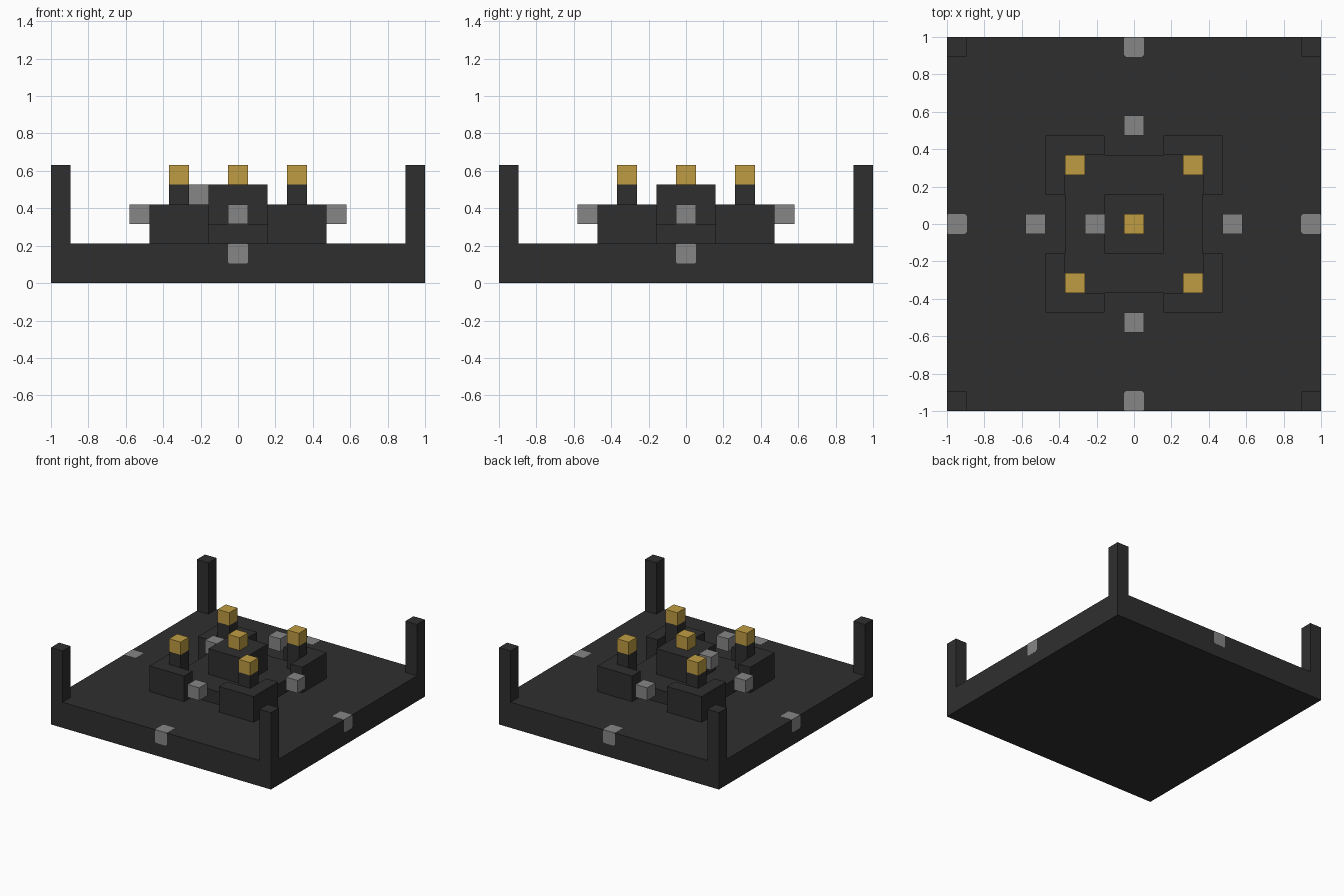
import bpy, bmesh

if "Cube" in bpy.data.objects:
    bpy.data.objects.remove(bpy.data.objects["Cube"], do_unlink=True)

U = 2 / 19  # one block


def make_material(name, rgb):
    mat = bpy.data.materials.new(name)
    mat.use_nodes = True
    colour = (*rgb, 1)
    mat.diffuse_color = colour
    mat.node_tree.nodes["Principled BSDF"].inputs["Base Color"].default_value = colour
    return mat


DARK = make_material("dark stone", (0.028, 0.028, 0.028))
GOLD = make_material("gold", (0.52, 0.335, 0.055))
GREY = make_material("grey stone", (0.24, 0.24, 0.24))


def prism(name, outline, z0, z1, mat, clip=0):
    """Extrude an outline, given in blocks, from z0 up to z1."""
    bm = bmesh.new()
    face = bm.faces.new([bm.verts.new((x * U, y * U, z0 * U)) for x, y in outline])
    top = bmesh.ops.extrude_face_region(bm, geom=[face])
    verts = [v for v in top["geom"] if isinstance(v, bmesh.types.BMVert)]
    bmesh.ops.translate(bm, verts=verts, vec=(0, 0, (z1 - z0) * U))
    if clip:
        bmesh.ops.bevel(bm, geom=bm.verts[:], offset=clip, segments=1,
                        affect='VERTICES')
    bmesh.ops.recalc_face_normals(bm, faces=bm.faces[:])
    mesh = bpy.data.meshes.new(name)
    bm.to_mesh(mesh)
    bm.free()
    mesh.materials.append(mat)
    obj = bpy.data.objects.new(name, mesh)
    bpy.context.collection.objects.link(obj)
    return obj


def box(name, cx, cy, width, z0, z1, mat, clip=0):
    h = width / 2
    outline = [(cx - h, cy - h), (cx + h, cy - h), (cx + h, cy + h), (cx - h, cy + h)]
    return prism(name, outline, z0, z1, mat, clip)


# Base, raised platform and central pedestal
box("base", 0, 0, 19, 0, 2, DARK)
box("platform", 0, 0, 7, 2, 3, DARK)
box("pedestal", 0, 0, 3, 3, 5, DARK)
box("pedestal_gold", 0, 0, 1, 5, 6, GOLD)

# Corners: outer post, L-shaped wall, inner post with a gold cap
wall = [(1.5, 3.5), (3.5, 3.5), (3.5, 1.5), (4.5, 1.5), (4.5, 4.5), (1.5, 4.5)]
for sy, depth in ((-1, "front"), (1, "back")):
    for sx, side in ((-1, "right"), (1, "left")):
        tag = f"{depth}_{side}"
        box(f"corner_post_{tag}", 9 * sx, 9 * sy, 1, 2, 6, DARK)
        prism(f"corner_wall_{tag}", [(x * sx, y * sy) for x, y in wall], 2, 4, DARK)
        box(f"inner_post_{tag}", 3 * sx, 3 * sy, 1, 3, 5, DARK)
        box(f"gold_cap_{tag}", 3 * sx, 3 * sy, 1, 5, 6, GOLD)

# Grey blocks: one set into each rim, one floating by each platform side
for dx, dy, side in ((0, -1, "front"), (0, 1, "back"), (-1, 0, "right"), (1, 0, "left")):
    box(f"rim_block_{side}", 9 * dx, 9 * dy, 1.02, 0.99, 2.01, GREY, 0.008)
    box(f"floating_block_{side}", 5 * dx, 5 * dy, 1, 3, 4, GREY)
box("pedestal_side_block", -2, 0, 1, 4, 5, GREY)
